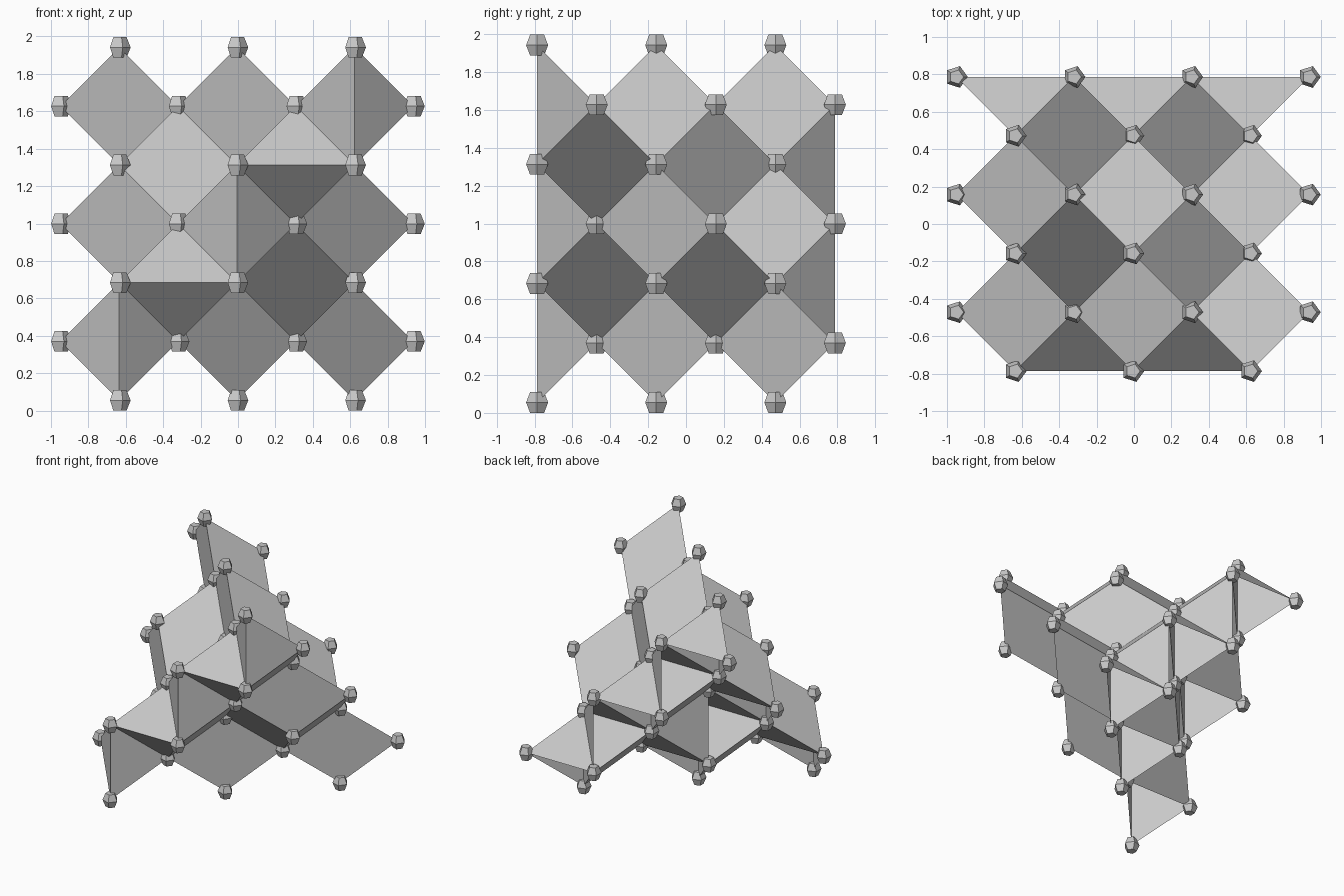
import bpy, bmesh, math
from mathutils import Vector

cube = bpy.data.objects.get("Cube")
if cube:
    bpy.data.objects.remove(cube, do_unlink=True)

UNIT = 0.3145          # lattice spacing
JOINT_R, CAP_R, JOINT_H = 0.061, 0.039, 0.055
MIDDLE = Vector((0, 2.5, 3))   # middle of the lattice


def material(name, rgb):
    m = bpy.data.materials.new(name)
    m.use_nodes = True
    col = (*rgb, 1.0)
    m.diffuse_color = col
    m.node_tree.nodes["Principled BSDF"].inputs["Base Color"].default_value = col
    return m


def add_object(name, bm, mat):
    mesh = bpy.data.meshes.new(name)
    bm.to_mesh(mesh)
    bm.free()
    mesh.materials.append(mat)
    ob = bpy.data.objects.new(name, mesh)
    bpy.context.collection.objects.link(ob)
    return ob


def turn(p, times):
    """Quarter turn about y with a flip: carries one stepped side to the next."""
    for _ in range(times):
        p = Vector((p.z - 3, 5 - p.y, 3 - p.x))
    return p


def to_world(p):
    return Vector((p.x * UNIT - 0.006, (p.y - 2.5) * UNIT, p.z * UNIT + JOINT_H))


def rhombus(c):
    """Short-diagonal ends and long-diagonal tips of the panel centred on c."""
    odd = [v % 2 for v in c]
    short = next(i for i in range(3) if odd.count(odd[i]) == 1)
    a, b = [i for i in range(3) if i != short]
    n = (-1, -1, 1)
    s, d = Vector((0, 0, 0)), Vector((0, 0, 0))
    s[short] = 1
    d[a], d[b] = n[b], -n[a]
    c = Vector(c)
    return c + s, c + d, c - s, c - d


shell = bmesh.new()
corners, panels = {}, []


def add_panel(points, facing_from=None):
    """Flat panel facing away from the middle, or towards facing_from."""
    points = [p for p in points if -0.5 < p.y < 5.5]   # rim panels are cut in half
    keys = [tuple(round(v) for v in p) for p in points]
    if len(keys) < 3 or any(set(keys) <= used for used in panels):
        return
    panels.append(set(keys))
    for k, p in zip(keys, points):
        if k not in corners:
            corners[k] = shell.verts.new(to_world(p))
    face = shell.faces.new([corners[k] for k in keys])
    face.normal_update()
    centre = sum(points, Vector()) / len(points)
    facing = facing_from - centre if facing_from else centre - MIDDLE
    if face.normal.dot(facing) < 0:
        face.normal_flip()


grey = material("grey", (0.58, 0.58, 0.58))

# Three stepped sides of whole rhombic panels, then the fourth, notched side
steps = [(x, y, 3 + x + y) for x in range(-2, 3) for y in range(5)
         if x + y <= 2 and not (x % 2 and y % 2)]
for side in range(4):
    for step in steps:
        a, tip1, b, tip2 = [turn(p, side) for p in rhombus(step)]
        if side < 3 or abs(a.y - b.y) > 0.5:
            add_panel((a, tip1, b, tip2))
            continue
        # One half stays flat, the other sinks in as a four-cornered notch
        low, high = sorted((tip1, tip2), key=lambda p: p.y)
        deep = Vector((a.x + b.x - low.x, low.y, a.z + b.z - low.z))
        hollow = (a + b + low + deep) / 4
        add_panel((a, b, high))
        for wall in ((a, low, deep), (b, low, deep), (a, b, deep)):
            add_panel(wall, hollow)
nodes = [v.co.copy() for v in shell.verts]
add_object("stepped_shell", shell, grey)

# Joints: a five-sided bead on every corner
beads = bmesh.new()
for centre in nodes:
    rings = []
    for r, h in ((CAP_R, -JOINT_H), (JOINT_R, 0), (CAP_R, JOINT_H)):
        rings.append([beads.verts.new(centre + Vector((
            r * math.cos(math.tau * i / 5), r * math.sin(math.tau * i / 5), h)))
            for i in range(5)])
    beads.faces.new(rings[0][::-1])
    beads.faces.new(rings[2])
    for low, high in zip(rings, rings[1:]):
        for i in range(5):
            j = (i + 1) % 5
            beads.faces.new((low[i], low[j], high[j], high[i]))
add_object("corner_joints", beads, grey)
